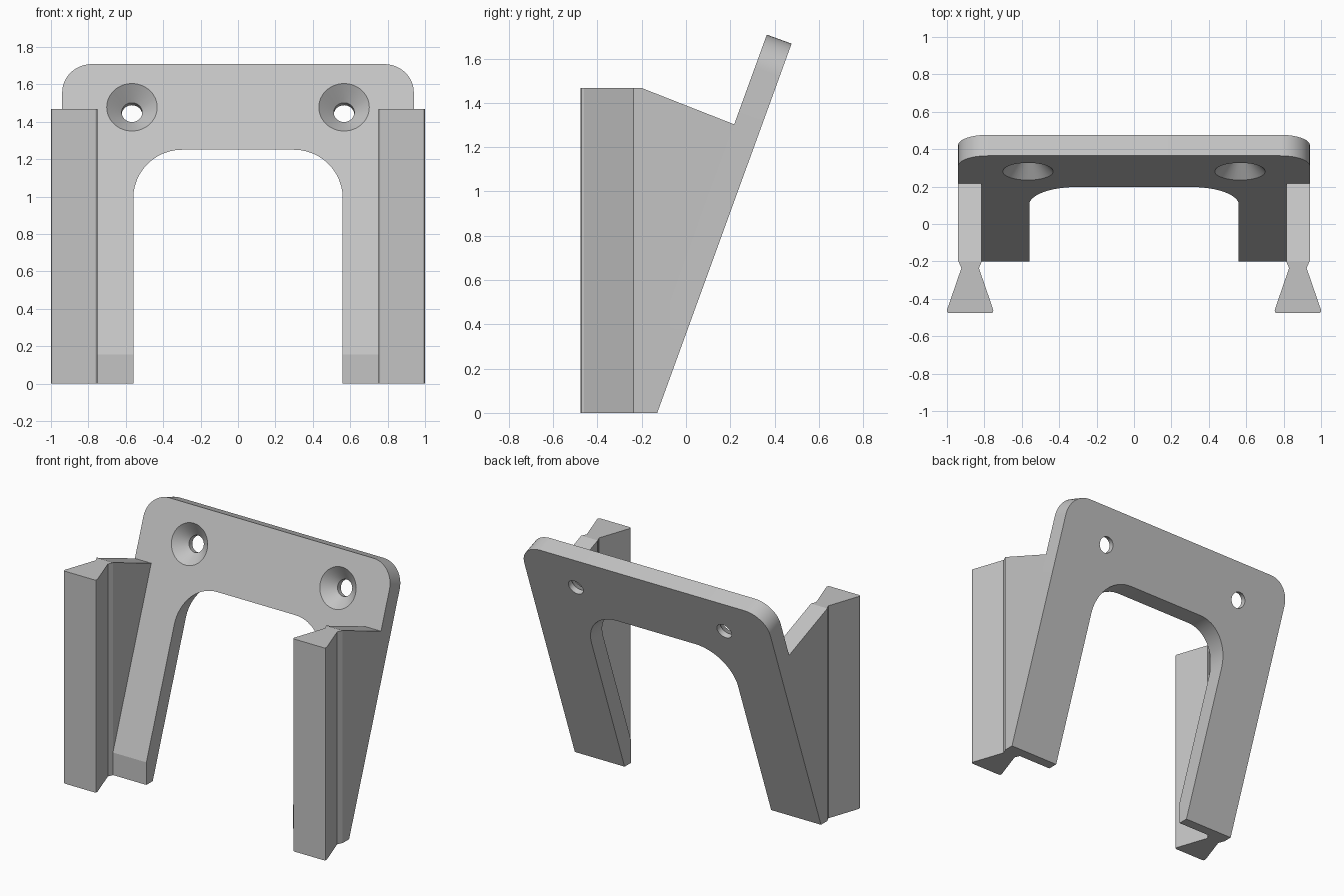
import bpy, bmesh, math
from mathutils import Vector, Matrix

if "Cube" in bpy.data.objects:
    bpy.data.objects.remove(bpy.data.objects["Cube"], do_unlink=True)

# Single matte grey
grey = bpy.data.materials.new("light_grey")
grey.use_nodes = True
grey.diffuse_color = (0.55, 0.55, 0.55, 1)
grey.node_tree.nodes["Principled BSDF"].inputs["Base Color"].default_value = grey.diffuse_color

TILT = math.radians(20)
SLOPE = math.tan(TILT)
FOOT_Y, TOP_Y, TOP_Z, THICK = -0.2, 0.365, 1.708, 0.119


def front_y(z):
    """Depth of the tilted plate's front surface at height z."""
    return TOP_Y - (TOP_Z - z) * SLOPE


def finish(name, bm):
    bmesh.ops.recalc_face_normals(bm, faces=bm.faces)
    mesh = bpy.data.meshes.new(name)
    bm.to_mesh(mesh)
    bm.free()
    mesh.materials.append(grey)
    obj = bpy.data.objects.new(name, mesh)
    bpy.context.collection.objects.link(obj)
    return obj


def prism(name, points, place, lo, hi, round_if=None, radius=0):
    """Extrude a 2D profile; place(a, b, t) maps it into space."""
    bm = bmesh.new()
    ends = [[bm.verts.new(place(a, b, t)) for a, b in points] for t in (lo, hi)]
    bm.faces.new(ends[0])
    bm.faces.new(ends[1])
    for i in range(len(points)):
        j = (i + 1) % len(points)
        bm.faces.new((ends[0][i], ends[0][j], ends[1][j], ends[1][i]))
    if round_if:
        edges = [e for e in bm.edges if round_if(*[v.co for v in e.verts])]
        bmesh.ops.bevel(bm, geom=edges, offset=radius, segments=12,
                        profile=0.5, affect='EDGES')
    return finish(name, bm)


def along_x(y, z, x):
    return (x, y, z)


def along_y(x, z, y):
    return (x, y, z)


def along_z(x, y, z):
    return (x, y, z)


def same_x(a, b):
    return abs(a.x - b.x) < 0.001


def activate(obj):
    bpy.ops.object.select_all(action='DESELECT')
    obj.select_set(True)
    bpy.context.view_layer.objects.active = obj


def cut(obj, cutter):
    mod = obj.modifiers.new("cut", 'BOOLEAN')
    mod.operation, mod.solver, mod.object = 'DIFFERENCE', 'EXACT', cutter
    activate(obj)
    bpy.ops.object.modifier_apply(modifier=mod.name)
    bpy.data.objects.remove(cutter, do_unlink=True)


# Tilted back plate with rounded top corners and vertical foot fronts
back_y = TOP_Y + THICK * math.cos(TILT)
back_z = TOP_Z - THICK * math.sin(TILT)
foot_z = TOP_Z - (TOP_Y - FOOT_Y) / SLOPE
plate = prism("back_plate",
              [(FOOT_Y, 0), (back_y - back_z * SLOPE, 0), (back_y, back_z),
               (TOP_Y, TOP_Z), (FOOT_Y, foot_z)],
              along_x, -0.94, 0.94,
              lambda a, b: same_x(a, b) and min(a.z, b.z) > 1.6, 0.16)

# Arched opening between the legs
opening = prism("opening_cutter", [(-0.56, -0.2), (0.56, -0.2), (0.56, 1.25), (-0.56, 1.25)],
                along_y, -1, 1,
                lambda a, b: same_x(a, b) and min(a.z, b.z) > 1, 0.26)
cut(plate, opening)

# Countersunk screw holes, square to the plate
for side in (-1, 1):
    bm = bmesh.new()
    rings = []
    for depth, radius in ((-0.02, 0.155), (0.08, 0.055), (0.2, 0.055)):
        rings.append(bmesh.ops.create_circle(bm, segments=48, radius=radius,
                     matrix=Matrix.Translation((0, 0, depth)))["verts"])
    for low, high in zip(rings, rings[1:]):
        for i in range(len(low)):
            j = (i + 1) % len(low)
            bm.faces.new((low[i], low[j], high[j], high[i]))
    bm.faces.new(rings[0])
    bm.faces.new(rings[-1])
    centre = Vector((side * 0.567, front_y(1.477), 1.477))
    bm.transform(Matrix.Translation(centre) @ Matrix.Rotation(-TILT - math.pi / 2, 4, 'X'))
    cut(plate, finish("hole_cutter", bm))

parts = [plate]
for side, label in ((1, "left"), (-1, "right")):
    # Triangular arm joining the plate to the rail
    arm = [(FOOT_Y, foot_z), (FOOT_Y, 1.467), (front_y(1.303), 1.303)]
    parts.append(prism(label + "_arm", arm, along_x, side * 0.815, side * 0.94))

    # Dovetail rail: half profile mirrored about its own centre line
    half = [(0.062, FOOT_Y), (0.047, -0.236), (0.124, -0.46), (0.122, -0.472), (0.114, -0.477)]
    profile = half + [(-w, y) for w, y in reversed(half)]
    profile = [(side * 0.876 + w, y) for w, y in profile]
    parts.append(prism(label + "_dovetail_rail", profile, along_z, 0, 1.467))

for part in parts:
    activate(part)
    bpy.ops.object.shade_smooth_by_angle(angle=math.radians(15))
